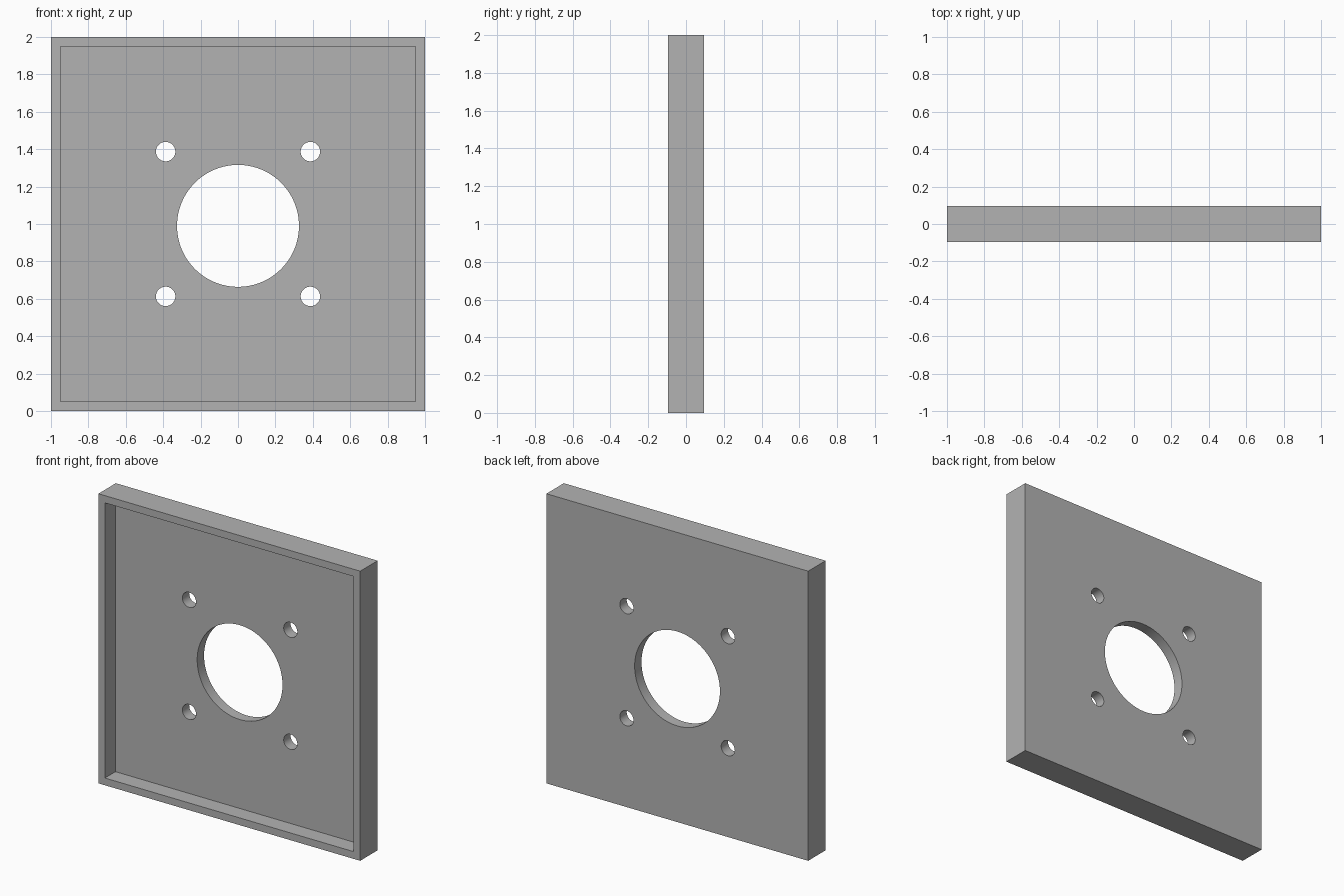
import bpy
import math

old = bpy.data.objects.get("Cube")
if old:
    bpy.data.objects.remove(old, do_unlink=True)

SIZE, DEPTH, RIM, FLOOR = 2.0, 0.19, 0.05, 0.075
FRONT = -DEPTH / 2
MID = SIZE / 2

grey = bpy.data.materials.new("plain grey")
grey.use_nodes = True
colour = (0.45, 0.45, 0.45, 1)
grey.diffuse_color = colour
grey.node_tree.nodes["Principled BSDF"].inputs["Base Color"].default_value = colour


def box(name, size, location):
    bpy.ops.mesh.primitive_cube_add(size=1, location=location)
    obj = bpy.context.object
    obj.name = name
    obj.scale = size
    bpy.ops.object.transform_apply(location=False, rotation=False, scale=True)
    return obj


def drill(name, radius, x, z, sides):
    bpy.ops.mesh.primitive_cylinder_add(vertices=sides, radius=radius, depth=1,
                                        location=(x, 0, z), rotation=(math.pi / 2, 0, 0))
    bpy.context.object.name = name
    return bpy.context.object


def cut(target, cutter):
    mod = target.modifiers.new(cutter.name, 'BOOLEAN')
    mod.operation = 'DIFFERENCE'
    mod.solver = 'EXACT'
    mod.object = cutter
    bpy.context.view_layer.objects.active = target
    bpy.ops.object.modifier_apply(modifier=mod.name)
    bpy.data.objects.remove(cutter, do_unlink=True)


# Square plate
plate = box("mounting_plate", (SIZE, DEPTH, SIZE), (0, 0, MID))
plate.data.materials.append(grey)

# Shallow front recess leaving a thin rim, with clearance in front of the plate
pocket_depth = DEPTH - FLOOR
inner = SIZE - 2 * RIM
cut(plate, box("recess_cutter", (inner, 2 * pocket_depth, inner), (0, FRONT, MID)))

# Central bore and four screw holes
cut(plate, drill("bore_cutter", 0.326, 0, 0.99, 96))
for sx in (-1, 1):
    for sz in (-1, 1):
        cut(plate, drill("screw_cutter", 0.052, sx * 0.387, MID + sz * 0.387, 48))

# Smooth bores, sharp edges
bpy.ops.object.select_all(action='DESELECT')
plate.select_set(True)
bpy.context.view_layer.objects.active = plate
bpy.ops.object.shade_smooth_by_angle(angle=math.radians(30))
